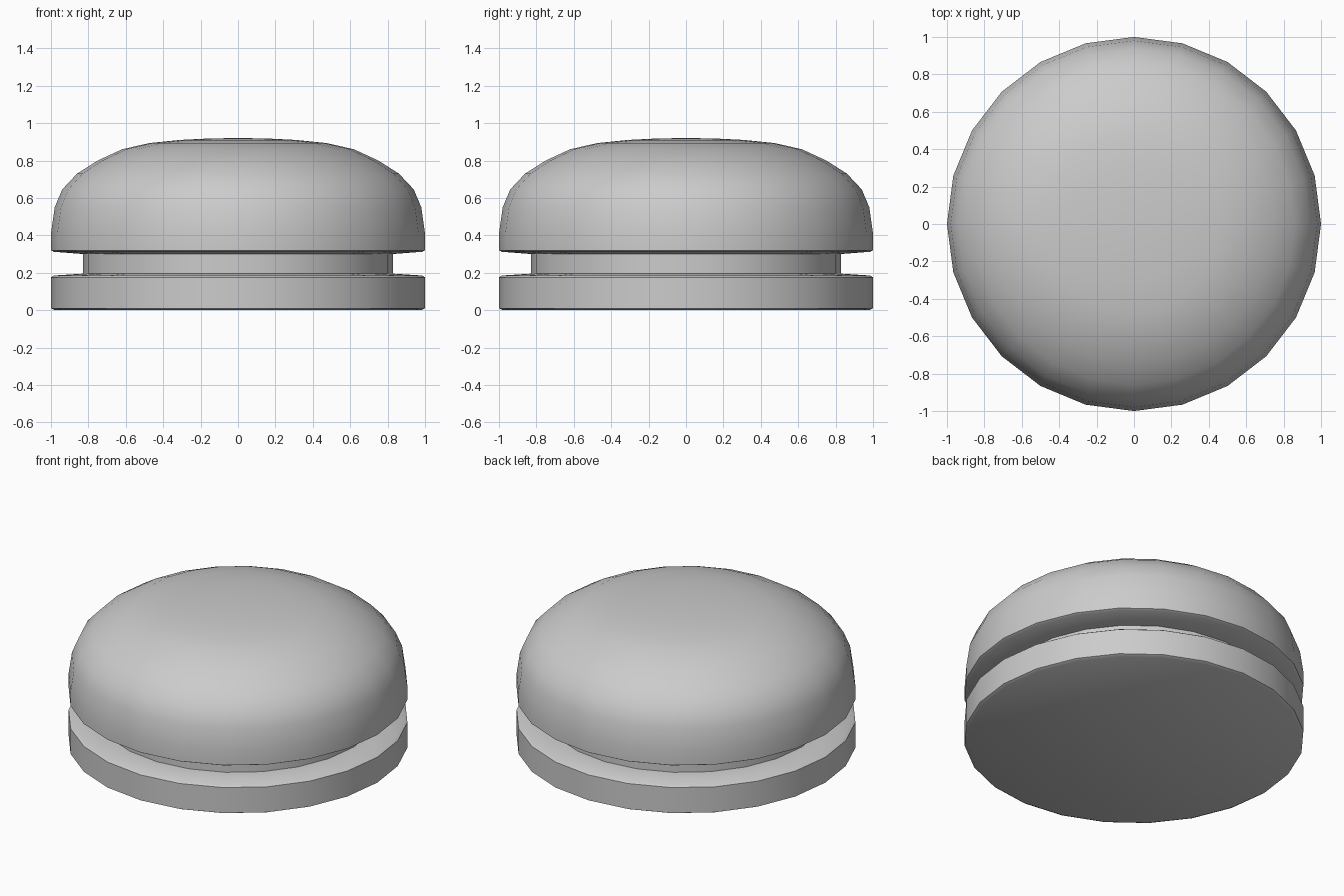
import bpy, bmesh
from math import cos, sin, pi, radians

if "Cube" in bpy.data.objects:
    bpy.data.objects.remove(bpy.data.objects["Cube"])

SIDES = 24

def lathe(name, profile):
    """Revolve (radius, z) points, running from bottom axis to top axis."""
    bm = bmesh.new()
    rings = []
    for r, z in profile:
        if r == 0:
            rings.append([bm.verts.new((0, 0, z))] * SIDES)
        else:
            rings.append([bm.verts.new((r * cos(2 * pi * i / SIDES),
                                        r * sin(2 * pi * i / SIDES), z))
                          for i in range(SIDES)])
    for low, high in zip(rings, rings[1:]):
        for i in range(SIDES):
            j = (i + 1) % SIDES
            bm.faces.new(dict.fromkeys((low[i], low[j], high[j], high[i])))
    bmesh.ops.recalc_face_normals(bm, faces=bm.faces)
    mesh = bpy.data.meshes.new(name)
    bm.to_mesh(mesh)
    bm.free()
    obj = bpy.data.objects.new(name, mesh)
    bpy.context.collection.objects.link(obj)
    bpy.ops.object.select_all(action='DESELECT')
    obj.select_set(True)
    bpy.context.view_layer.objects.active = obj
    bpy.ops.object.shade_smooth_by_angle(angle=radians(35))
    return obj

# Base disc, recessed groove and domed cap as one turned body
base = [(0, 0), (0.98, 0), (1, 0.01), (1, 0.175), (0.985, 0.185)]
groove = [(0.83, 0.195), (0.83, 0.30)]
cap = [(0.985, 0.312), (1, 0.32), (1, 0.41), (0.98, 0.55), (0.94, 0.645),
       (0.86, 0.73), (0.75, 0.80), (0.62, 0.86), (0.475, 0.893),
       (0.31, 0.91), (0.15, 0.918), (0, 0.92)]
lathe("domed_button_body", base + groove + cap)
